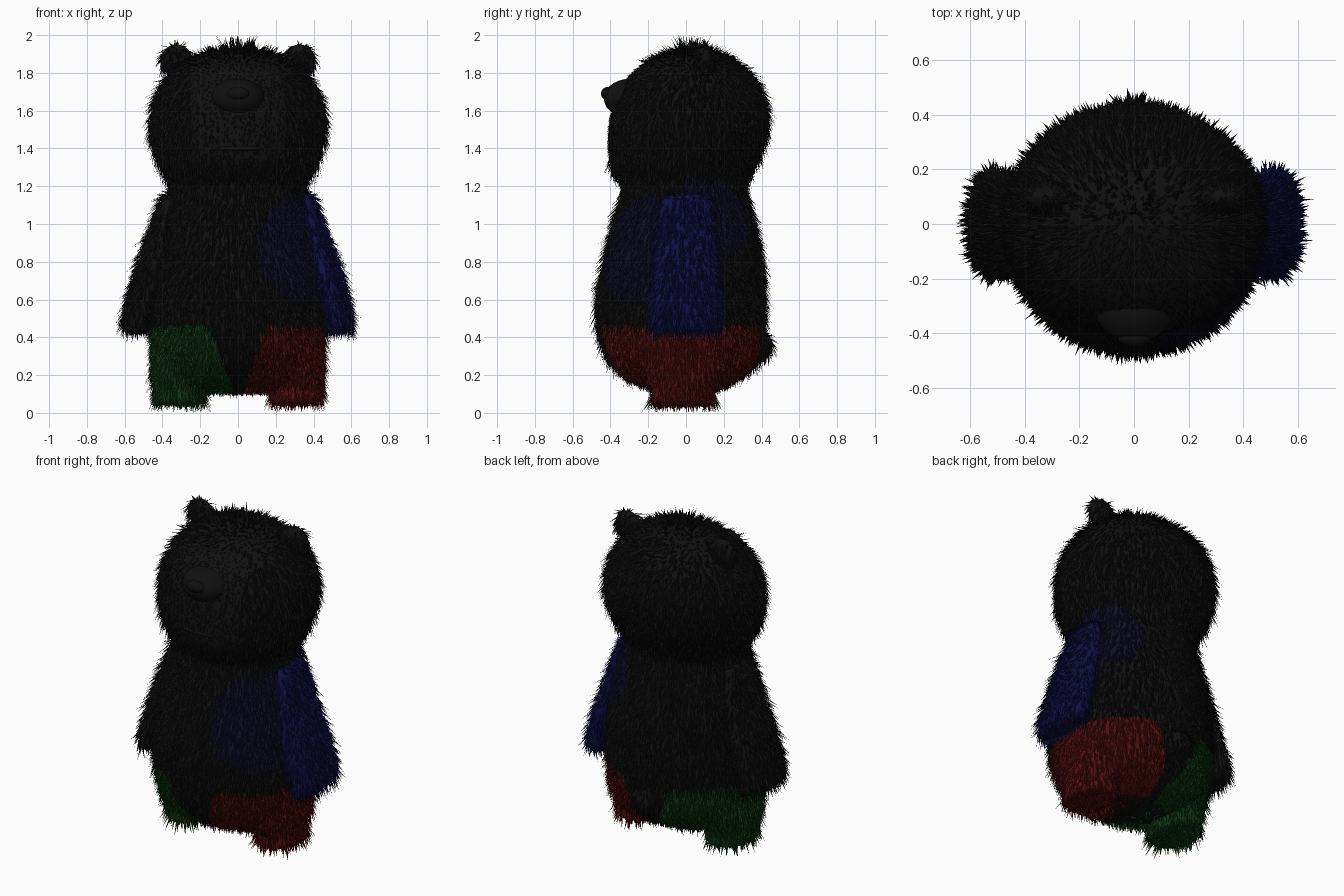
import bpy, bmesh, math, random
from mathutils import Vector

random.seed(4)
if "Cube" in bpy.data.objects:
    bpy.data.objects.remove(bpy.data.objects["Cube"])

COLOURS = {
    "black fur": (0.005, 0.005, 0.005),
    "blue fur": (0.005, 0.005, 0.06),
    "dark blue fur": (0.005, 0.005, 0.022),
    "red fur": (0.085, 0.005, 0.005),
    "green fur": (0.005, 0.04, 0.008),
}
NAMES = list(COLOURS)
BLACK, BLUE, DARK_BLUE, RED, GREEN = range(5)
MATS = []
for label, rgb in COLOURS.items():
    m = bpy.data.materials.new(label)
    m.use_nodes = True
    m.diffuse_color = (*rgb, 1)
    bsdf = m.node_tree.nodes["Principled BSDF"]
    bsdf.inputs["Base Color"].default_value = (*rgb, 1)
    bsdf.inputs["Roughness"].default_value = 0.9
    MATS.append(m)


def body_colour(p):
    """Patches of the torso around the left arm and both legs."""
    if p.z < 0.47 and abs(p.x) > 0.03 + 0.4 * max(0, p.z - 0.15):
        return RED if p.x > 0 else GREEN
    front = ((p.x - 0.38) / 0.28) ** 2 + ((p.z - 0.89) / 0.28) ** 2 < 1
    back = ((p.x - 0.38) / 0.2) ** 2 + ((p.z - 1.05) / 0.2) ** 2 < 1
    if p.x > 0 and (front if p.y < 0 else back):
        return DARK_BLUE
    return BLACK


def finish(name, bm, rule):
    bmesh.ops.recalc_face_normals(bm, faces=bm.faces)
    for f in bm.faces:
        f.smooth = True
        f.material_index = rule(f.calc_center_median())
    me = bpy.data.meshes.new(name)
    bm.to_mesh(me)
    for m in MATS:
        me.materials.append(m)
    ob = bpy.data.objects.new(name, me)
    bpy.context.collection.objects.link(ob)


def spikes(name, bm, rule, density, length, lift):
    """Covers a surface with three-sided tufts combed downwards."""
    bmesh.ops.triangulate(bm, faces=bm.faces)
    verts, faces, mats = [], [], []
    for f in bm.faces:
        a, b, c = (v.co for v in f.verts)
        for _ in range(int(f.calc_area() * density + random.random())):
            u, v = random.random(), random.random()
            if u + v > 1:
                u, v = 1 - u, 1 - v
            p = a + (b - a) * u + (c - a) * v
            n = f.normal
            down = Vector((0, 0, -1))
            comb = down - n * down.dot(n)
            jitter = Vector([random.uniform(-0.3, 0.3) for _ in range(3)])
            d = (comb * 0.9 + n * lift * random.uniform(0.6, 1.5) + jitter * 0.6)
            size = length * random.uniform(0.6, 1.3)
            # The face has much shorter hair
            if p.y < -0.2 and abs(p.x) < 0.24 and 1.36 < p.z < 1.85:
                size *= 0.3
            if n.z < -0.8:
                size *= 0.6
            side = n.cross(d)
            if side.length < 0.001:
                side = n.orthogonal()
            side.normalize()
            w = 0.007
            tip = p + d * size
            tip.z = min(2, max(0, tip.z))
            i = len(verts)
            verts += [p + side * w, p - side * w, p + n * w * 0.7, tip]
            faces += [(i, i + 2, i + 3), (i + 2, i + 1, i + 3), (i + 1, i, i + 3)]
            mats += [rule(p)] * 3
    me = bpy.data.meshes.new(name)
    me.from_pydata(verts, [], faces)
    for m in MATS:
        me.materials.append(m)
    me.polygons.foreach_set("material_index", mats)
    ob = bpy.data.objects.new(name, me)
    bpy.context.collection.objects.link(ob)


def furry(name, bm, rule, density=2600, length=0.07, lift=0.38):
    finish(name, bm, rule)
    spikes(name + "_fur", bm, rule, density, length, lift)
    bm.free()


def loft(rings, seg=48, steps=4):
    """Smooth skin through elliptical rings (z, centre x, centre y, rx, ry)."""
    pts = [Vector(r) for r in rings]
    pts = [pts[0]] + pts + [pts[-1]]
    path = []
    for a, b, c, d in zip(pts, pts[1:], pts[2:], pts[3:]):
        for k in range(steps):
            t = k / steps
            path.append(b + (c - a) * (t / 2) + (a * 2 - b * 5 + c * 4 - d) * (t * t / 2)
                        + (b * 3 - a - c * 3 + d) * (t ** 3 / 2))
    path.append(pts[-1])
    bm = bmesh.new()
    loops = []
    for z, cx, cy, rx, ry in path:
        angles = [math.tau * i / seg for i in range(seg)]
        loops.append([bm.verts.new((cx + rx * math.cos(t), cy + ry * math.sin(t), z)) for t in angles])
    for lo, hi in zip(loops, loops[1:]):
        for i in range(seg):
            j = (i + 1) % seg
            bm.faces.new((lo[i], lo[j], hi[j], hi[i]))
    bm.faces.new(loops[0])
    bm.faces.new(loops[-1])
    bmesh.ops.recalc_face_normals(bm, faces=bm.faces)
    return bm


def ellipsoid(centre, radii):
    bm = bmesh.new()
    bmesh.ops.create_uvsphere(bm, u_segments=32, v_segments=20, radius=1)
    bmesh.ops.scale(bm, vec=radii, verts=bm.verts)
    bmesh.ops.translate(bm, vec=centre, verts=bm.verts)
    bm.normal_update()
    return bm


def plain(colour):
    return lambda p: colour


# Torso and head in one skin: height, half width, front, back
PROFILE = [
    (0.11, 0.20, -0.14, 0.14), (0.16, 0.34, -0.27, 0.25), (0.25, 0.42, -0.38, 0.36),
    (0.36, 0.45, -0.44, 0.40), (0.5, 0.46, -0.465, 0.41), (0.65, 0.45, -0.46, 0.41),
    (0.8, 0.43, -0.43, 0.40), (0.95, 0.40, -0.395, 0.37), (1.1, 0.37, -0.35, 0.335),
    (1.2, 0.36, -0.335, 0.315), (1.27, 0.39, -0.375, 0.34), (1.36, 0.43, -0.405, 0.385),
    (1.5, 0.46, -0.405, 0.425), (1.65, 0.44, -0.375, 0.415), (1.78, 0.37, -0.30, 0.35),
    (1.86, 0.28, -0.20, 0.26), (1.91, 0.17, -0.09, 0.17), (1.93, 0.02, 0.02, 0.06),
]
body = loft([(z, 0, (f + b) / 2, w, (b - f) / 2) for z, w, f, b in PROFILE], seg=72)
furry("body_and_head", body, body_colour)

for side, word in ((1, "left"), (-1, "right")):
    # Arm hanging down and outwards
    arm = [(0.43, 0.53, 0, 0.04, 0.13), (0.45, 0.53, 0, 0.07, 0.18), (0.52, 0.52, 0, 0.08, 0.19),
           (0.65, 0.48, 0, 0.09, 0.185), (0.8, 0.435, 0, 0.09, 0.17),
           (1.03, 0.38, 0, 0.06, 0.145), (1.13, 0.36, 0, 0.045, 0.12), (1.17, 0.34, 0, 0.01, 0.05)]
    furry(word + "_arm", loft([(z, x * side, y, a, b) for z, x, y, a, b in arm]),
          plain(BLUE if side > 0 else BLACK))
    # Short leg with a flat sole
    leg = [(0.05, 0.31, -0.015, 0.11, 0.14), (0.065, 0.31, -0.015, 0.13, 0.165),
           (0.13, 0.31, -0.015, 0.135, 0.165), (0.25, 0.31, -0.015, 0.14, 0.22),
           (0.4, 0.31, -0.015, 0.13, 0.2)]
    furry(word + "_leg", loft([(z, x * side, y, a, b) for z, x, y, a, b in leg]),
          plain(RED if side > 0 else GREEN))
    # Ear
    furry(word + "_ear", ellipsoid((0.325 * side, 0.1, 1.865), (0.085, 0.045, 0.085)),
          plain(BLACK), density=3500, length=0.045, lift=0.5)

# Tail, and a tuft standing up on the crown
furry("tail", ellipsoid((0, 0.39, 0.36), (0.08, 0.065, 0.07)), plain(BLACK))
spikes("crown_tuft", ellipsoid((0, 0.03, 1.91), (0.1, 0.1, 0.02)), plain(BLACK), 1800, 0.07, 0.9)

# Bare snout, nose and mouth
for name, centre, radii in (
    ("snout", (0, -0.29, 1.665), (0.15, 0.145, 0.105)),
    ("nose", (0, -0.415, 1.69), (0.06, 0.035, 0.035)),
    ("lower_lip", (0, -0.38, 1.4), (0.13, 0.035, 0.02)),
):
    part = ellipsoid(centre, radii)
    finish(name, part, plain(BLACK))
    part.free()
